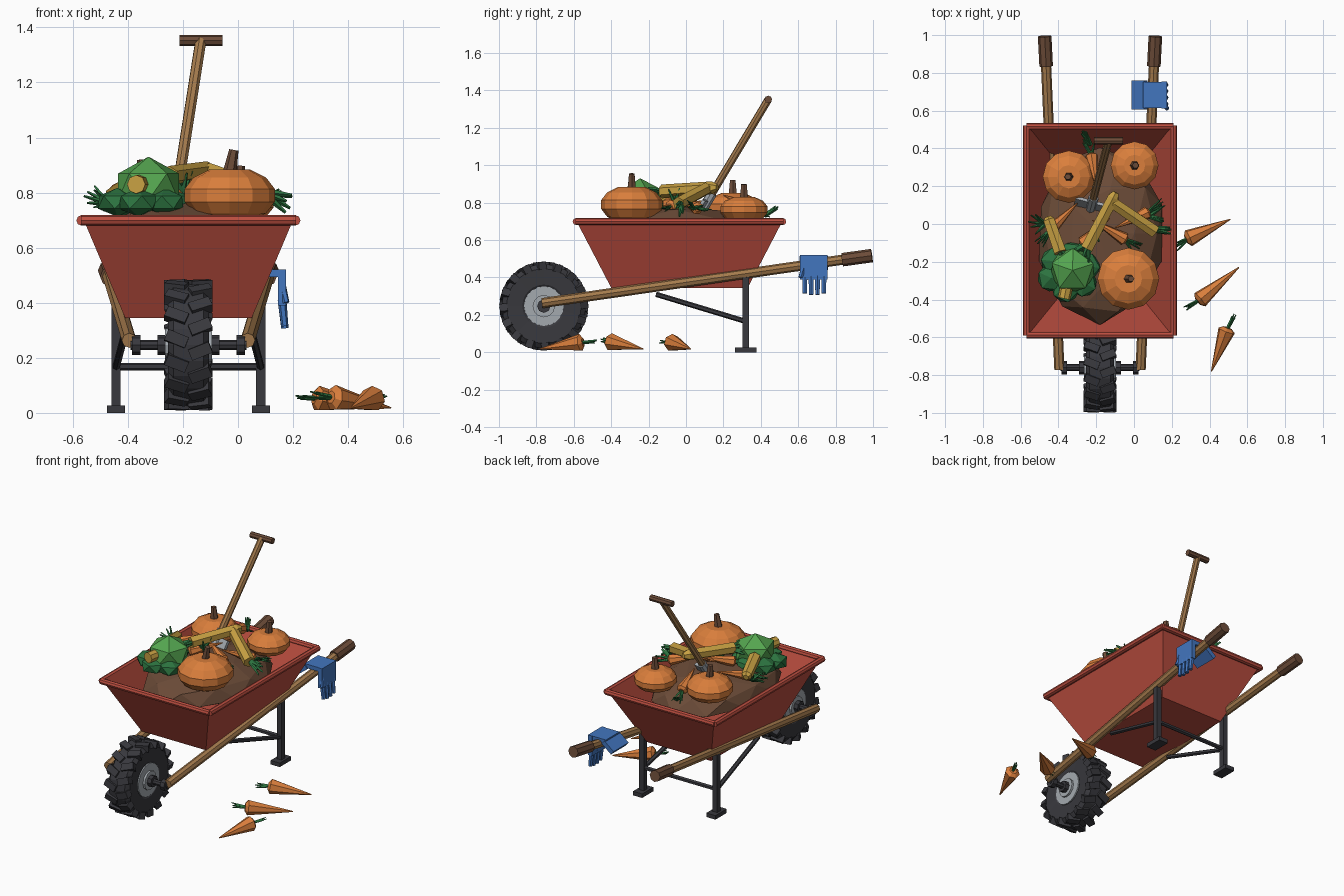
import bpy, bmesh, random
from math import sin, cos, pi, radians
from mathutils import Matrix, Vector

random.seed(4)
if "Cube" in bpy.data.objects:
    bpy.data.objects.remove(bpy.data.objects["Cube"])

CX = -0.18  # centre line of the barrow


def material(name, rgb):
    m = bpy.data.materials.new(name)
    m.use_nodes = True
    m.diffuse_color = (*rgb, 1)
    m.node_tree.nodes["Principled BSDF"].inputs["Base Color"].default_value = (*rgb, 1)
    return m


RED = material("red_paint", (0.5, 0.075, 0.05))
DARK = material("dark_iron", (0.04, 0.04, 0.047))
GREY = material("pale_steel", (0.37, 0.4, 0.43))
WOOD = material("wood", (0.38, 0.2, 0.075))
BROWN = material("brown", (0.15, 0.072, 0.04))
ORANGE = material("orange", (0.7, 0.21, 0.045))
YELLOW = material("corn_yellow", (0.57, 0.35, 0.055))
BLUE = material("blue_cloth", (0.055, 0.18, 0.52))
GREEN = material("light_green", (0.09, 0.38, 0.08))
LEAF = material("dark_green", (0.025, 0.17, 0.05))


def finish(bm, name, mat):
    bmesh.ops.recalc_face_normals(bm, faces=bm.faces)
    me = bpy.data.meshes.new(name)
    bm.to_mesh(me)
    bm.free()
    me.materials.append(mat)
    ob = bpy.data.objects.new(name, me)
    bpy.context.collection.objects.link(ob)
    return ob


def frame(p, q):
    p, q = Vector(p), Vector(q)
    return Matrix.Translation((p + q) / 2) @ (q - p).to_track_quat('Z', 'Y').to_matrix().to_4x4()


def add_rod(bm, p, q, r1, r2=None, n=8):
    bmesh.ops.create_cone(bm, cap_ends=True, segments=n, radius1=r1, radius2=r1 if r2 is None else r2,
                          depth=(Vector(q) - Vector(p)).length, matrix=frame(p, q))


def add_box(bm, centre, size, rot=Matrix()):
    bmesh.ops.create_cube(bm, size=1, matrix=Matrix.Translation(centre) @ rot @ Matrix.Diagonal((*size, 1)))


def rod(name, mat, *args, **kw):
    bm = bmesh.new()
    add_rod(bm, *args, **kw)
    return finish(bm, name, mat)


def lathe_x(name, mat, centre, profile, n):
    """Turn (radius, x) points around the x axis."""
    bm = bmesh.new()
    rings = [[bm.verts.new((x, r * cos(2 * pi * i / n), r * sin(2 * pi * i / n))) for i in range(n)]
             for r, x in profile]
    for a, b in zip(rings, rings[1:] + rings[:1]):
        for i in range(n):
            j = (i + 1) % n
            bm.faces.new((a[i], a[j], b[j], b[i]))
    bmesh.ops.translate(bm, verts=bm.verts, vec=centre)
    return finish(bm, name, mat)


# Tray: open tapered box with a rolled rim
bm = bmesh.new()
low = [bm.verts.new((CX + x, y, 0.345)) for x, y in ((-.23, -.4), (.23, -.4), (.23, .33), (-.23, .33))]
top = [bm.verts.new((CX + x, y, 0.7)) for x, y in ((-.38, -.585), (.38, -.585), (.38, .515), (-.38, .515))]
bm.faces.new(low)
for i in range(4):
    j = (i + 1) % 4
    bm.faces.new((low[i], low[j], top[j], top[i]))
tray = finish(bm, "tray", RED)
solid = tray.modifiers.new("wall", 'SOLIDIFY')
solid.thickness = 0.014
bm = bmesh.new()
for s in (-1, 1):
    add_rod(bm, (CX + s * .388, -.59, .699), (CX + s * .388, .522, .699), .019)
for y in (-.587, .517):
    add_rod(bm, (CX - .39, y, .699), (CX + .39, y, .699), .019)
finish(bm, "tray_rim", RED)

# Wheel: tyre with slanted lugs, hub and axle
WY, WZ = -0.76, 0.247
hub = Vector((CX, WY, WZ))
lathe_x("tyre", DARK, hub, [(.1, -.06), (.115, -.07), (.2, -.075), (.225, -.055),
                            (.225, .055), (.2, .075), (.115, .07), (.1, .06)], 24)
bm = bmesh.new()
for i in range(16):
    for s in (-1, 1):
        spin = Matrix.Rotation(2 * pi * (i + s * .25) / 16, 4, 'X')
        add_box(bm, hub + spin @ Vector((s * .043, 0, .215)), (.08, .042, .043),
                spin @ Matrix.Rotation(s * radians(22), 4, 'Z'))
finish(bm, "tyre_lugs", DARK)
bm = bmesh.new()
add_rod(bm, hub - Vector((.072, 0, 0)), hub + Vector((.072, 0, 0)), .106, n=20)
add_rod(bm, hub - Vector((.085, 0, 0)), hub + Vector((.085, 0, 0)), .06, n=12)
finish(bm, "wheel_hub", GREY)
bm = bmesh.new()
add_rod(bm, hub - Vector((.21, 0, 0)), hub + Vector((.21, 0, 0)), .018)
for s in (-1, 1):
    for a, b in ((.085, .112), (.175, .205)):
        add_rod(bm, hub + Vector((s * a, 0, 0)), hub + Vector((s * b, 0, 0)), .036)
finish(bm, "axle", DARK)

# Handles, grips, legs and braces on both sides
for s, side in ((1, "left"), (-1, "right")):
    end = (CX + s * .286, .85, .497)
    rod(side + "_handle", WOOD, (CX + s * .215, -.77, .263), end, .027)
    rod(side + "_grip", BROWN, (CX + s * .285, .835, .495), (CX + s * .293, .994, .517), .036)
    bm = bmesh.new()
    lx = CX + s * .263
    add_box(bm, (lx, .32, .21), (.034, .034, .4))
    add_box(bm, (lx, .32, .013), (.066, .115, .026))
    add_rod(bm, (lx, .32, .165), (CX + s * .225, -.16, .31), .014, n=6)
    finish(bm, side + "_leg", DARK)
rod("leg_crossbar", DARK, (CX - .26, .32, .168), (CX + .26, .32, .168), .014, n=6)

# Soil mound
bm = bmesh.new()
bmesh.ops.create_icosphere(bm, subdivisions=2, radius=1)
for v in bm.verts:
    v.co *= random.uniform(.95, 1.03)
    v.co = Vector((CX + .34 * v.co.x, -.05 + .475 * v.co.y, .62 + .165 * max(v.co.z, -.1)))
finish(bm, "soil", BROWN)


# Pumpkins with ribbed sides and a stem
def pumpkin(name, x, y, z, r, h, lean):
    bm = bmesh.new()
    bmesh.ops.create_uvsphere(bm, u_segments=12, v_segments=7, radius=1)
    for i, v in enumerate(bm.verts):
        flat = 1 - .12 * max(0, abs(v.co.z) - .9) / .1
        v.co = Vector((x + r * v.co.x, y + r * v.co.y, z + h * v.co.z * flat))
    finish(bm, name, ORANGE)
    rod(name + "_stem", BROWN, (x, y, z + h * .8), (x + lean, y, z + h + .06), .025, .017, n=6)


pumpkin("front_pumpkin", -.03, -.29, .79, .168, .105, .015)
pumpkin("back_left_pumpkin", .003, .31, .763, .13, .075, .005)
pumpkin("back_right_pumpkin", -.345, .25, .775, .142, .085, -.005)

# Cabbage: faceted head, loose outer leaves, cut stalk
bm = bmesh.new()
bmesh.ops.create_icosphere(bm, subdivisions=1, radius=.13, matrix=Matrix.Translation((-.325, -.245, .82))
                           @ Matrix.Rotation(.3, 4, 'Z') @ Matrix.Diagonal((1, 1, .85, 1)))
finish(bm, "cabbage_head", GREEN)
bm = bmesh.new()
for a in range(20, 380, 60):
    c = Vector((-.345 + .1 * cos(radians(a)), -.255 + .09 * sin(radians(a)), .765))
    bmesh.ops.create_icosphere(bm, subdivisions=1, radius=.08, matrix=Matrix.Translation(c)
                               @ Matrix.Rotation(a, 4, 'Z') @ Matrix.Diagonal((1, 1, .65, 1)))
finish(bm, "cabbage_leaves", LEAF)
rod("cabbage_stalk", YELLOW, (-.34, -.25, .83), (-.37, -.395, .83), .034)


# Tuft of thin blades growing from p along direction d
def tuft(name, p, d, length, count=5, spread=.35, width=.009):
    bm = bmesh.new()
    for i in range(count):
        wobble = Vector([random.uniform(-spread, spread) for _ in range(3)])
        wobble.z *= .5
        add_rod(bm, p, Vector(p) + (d + wobble).normalized() * length * random.uniform(.8, 1),
                width, width * .3, n=4)
    finish(bm, name, LEAF)


def carrot(name, base, tip, r, green):
    base, tip = Vector(base), Vector(tip)
    d = (base - tip).normalized()
    bm = bmesh.new()
    add_rod(bm, base, tip, r, .003, n=7)
    add_rod(bm, base, base + d * r * .35, r, r * .5, n=7)
    finish(bm, name, ORANGE)
    tuft(name + "_top", base, d, green)


# Carrots on the ground and in the load
for i, (b, t) in enumerate([((.29, -.075, .052), (.51, .025, .018)),
                            ((.35, -.40, .055), (.555, -.23, .018)),
                            ((.49, -.565, .052), (.41, -.78, .018))]):
    carrot(f"ground_carrot_{i + 1}", b, t, .047, .1)
for i, (b, t) in enumerate([((-.225, .36, .77), (-.2, .2, .84)), ((-.44, -.03, .77), (-.3, .11, .81)),
                            ((.07, .06, .77), (-.1, -.02, .81)), ((-.27, -.1, .79), (-.13, .03, .83)),
                            ((-.05, -.08, .78), (-.22, .02, .82))]):
    carrot(f"load_carrot_{i + 1}", b, t, .035, .11)

# Corn cobs with husk leaves at the base
for i, (p, q) in enumerate([((-.39, -.15, .83), (-.45, .02, .79)), ((-.25, -.13, .86), (-.11, .14, .88)),
                            ((.11, -.04, .795), (-.11, .11, .875))]):
    p, q = Vector(p), Vector(q)
    bm = bmesh.new()
    add_rod(bm, p, q, .037, .034, n=6)
    add_rod(bm, q, q + (q - p) * .1, .034, .018, n=6)
    finish(bm, f"corn_{i + 1}", YELLOW)
    tuft(f"corn_husk_{i + 1}", p + (q - p) * .1, (p - q).normalized(), .12, 5, .7, .017)
for i, p in enumerate([(.08, .04, .77), (-.47, .0, .76), (-.2, -.06, .8), (-.23, .42, .73)]):
    tuft(f"loose_leaves_{i + 1}", p, Vector((p[0] - CX, .3 * p[1], .1)).normalized(), .1, 5, .6, .012)

# Spade stuck in the soil
foot, head = Vector((-.222, .11, .8)), Vector((-.135, .44, 1.352))
rod("spade_shaft", WOOD, foot, head, .021)
rod("spade_grip", BROWN, head - Vector((.078, 0, 0)), head + Vector((.078, 0, 0)), .02)
d = (head - foot).normalized()
bm = bmesh.new()
add_rod(bm, foot - d * .06, foot + d * .06, .027)
add_box(bm, foot - d * .065, (.18, .018, .16), d.to_track_quat('Z', 'Y').to_matrix().to_4x4())
finish(bm, "spade_blade", GREY)

# Glove draped over the left handle
bm = bmesh.new()
add_box(bm, (.11, .683, .507), (.125, .14, .026))
add_box(bm, (.16, .683, .455), (.03, .145, .13))
add_box(bm, (.03, .683, .478), (.085, .155, .03), Matrix.Rotation(radians(-38), 4, 'Y'))
for i in range(4):
    y = .635 + .034 * i
    add_rod(bm, (.16, y, .41), (.17, y, .315 - .008 * (i % 3 > 0)), .016, .013, n=6)
add_rod(bm, (.16, .63, .46), (.175, .612, .4), .015, .012, n=6)
finish(bm, "glove", BLUE)
